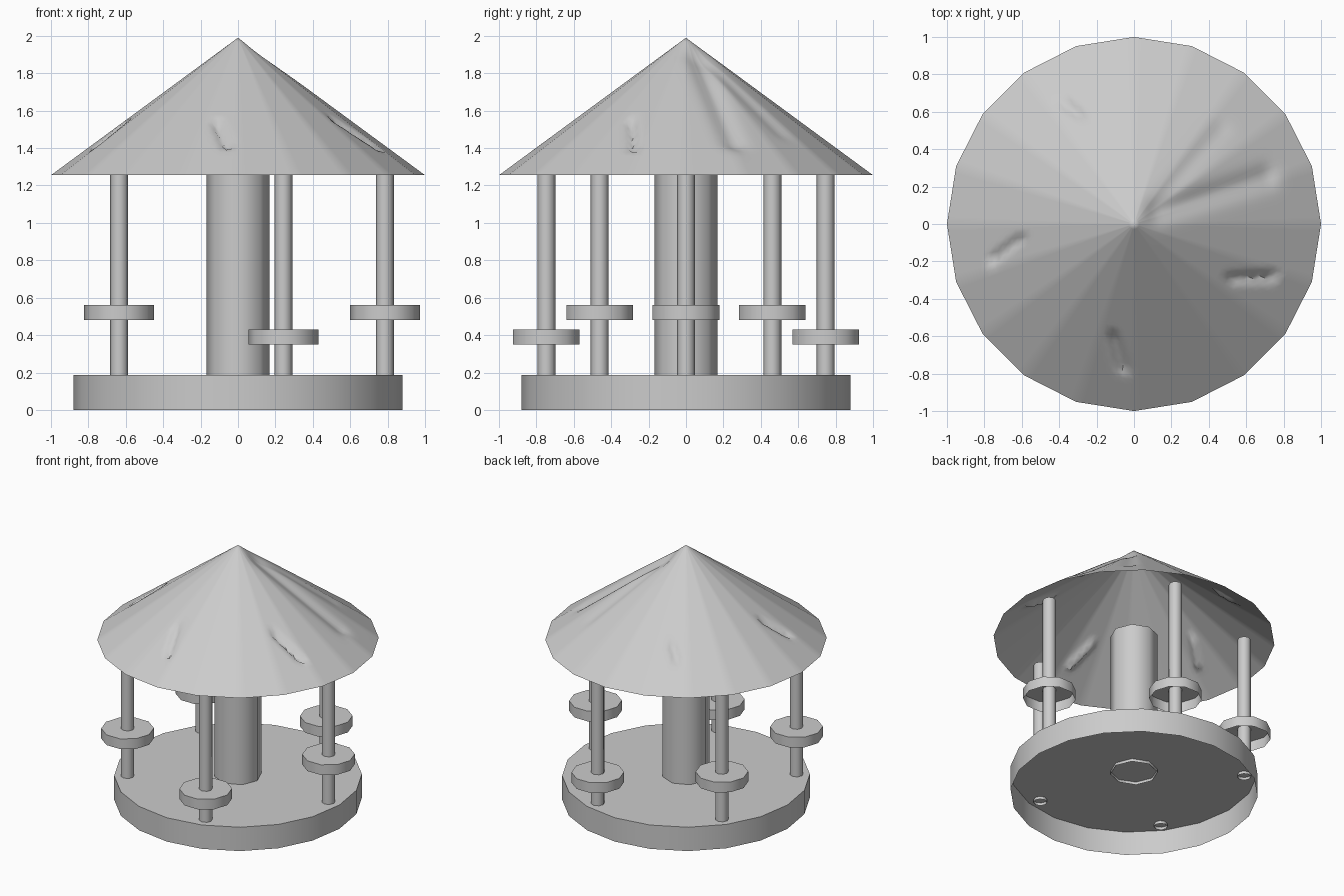
import bpy
import bmesh
from math import cos, sin, pi, exp, radians
from mathutils import Vector

cube = bpy.data.objects.get("Cube")
if cube:
    bpy.data.objects.remove(cube, do_unlink=True)

grey = bpy.data.materials.new("plain grey")
grey.use_nodes = True
grey.diffuse_color = (0.6, 0.6, 0.6, 1)
grey.node_tree.nodes["Principled BSDF"].inputs["Base Color"].default_value = (0.6, 0.6, 0.6, 1)


def finish(name, bm, angle):
    mesh = bpy.data.meshes.new(name)
    bmesh.ops.recalc_face_normals(bm, faces=bm.faces)
    bm.to_mesh(mesh)
    bm.free()
    mesh.materials.append(grey)
    obj = bpy.data.objects.new(name, mesh)
    bpy.context.collection.objects.link(obj)
    bpy.ops.object.select_all(action='DESELECT')
    obj.select_set(True)
    bpy.context.view_layer.objects.active = obj
    bpy.ops.object.shade_smooth_by_angle(angle=radians(angle))
    return obj


def open_drum(name, x, y, radius, bottom, top, sides):
    """Prism closed on top and open underneath, with a corner on +x."""
    bm = bmesh.new()
    low, high = [
        [bm.verts.new((x + radius * cos(2 * pi * i / sides),
                       y + radius * sin(2 * pi * i / sides), z)) for i in range(sides)]
        for z in (bottom, top)]
    for i in range(sides):
        j = (i + 1) % sides
        bm.faces.new((low[i], low[j], high[j], high[i]))
    bm.faces.new(high)
    return finish(name, bm, 50)


# Platform and central column
open_drum("platform", 0, 0, 0.88, 0, 0.187, 20)
open_drum("central_column", 0, 0, 0.168, 0.165, 1.29, 8)

# Five poles, each with a round seat; two seats ride lower
for k in range(5):
    px, py = 0.785 * cos(2 * pi * k / 5), 0.785 * sin(2 * pi * k / 5)
    seat_z = 0.35 if k in (1, 4) else 0.48
    open_drum(f"pole_{k + 1}", px, py, 0.048, 0.165, 1.29, 8)
    open_drum(f"seat_{k + 1}", px, py, 0.187, seat_z, seat_z + 0.08, 10)

# Roof creases: start, end, depth, width
creases = [
    ((0.12, 0.06), (0.70, 0.25), 0.035, 0.06),
    ((0.12, 0.12), (0.46, 0.50), 0.012, 0.05),
    ((0.52, -0.29), (0.74, -0.28), 0.04, 0.02),
    ((-0.11, -0.60), (-0.06, -0.77), 0.04, 0.02),
    ((-0.75, -0.19), (-0.61, -0.08), 0.04, 0.02),
    ((-0.38, 0.65), (-0.29, 0.58), 0.03, 0.02),
]


def sag(x, y):
    point, total = Vector((x, y)), 0
    for start, end, depth, width in creases:
        a, b = Vector(start), Vector(end)
        t = max(0, min(1, (point - a).dot(b - a) / (b - a).length_squared))
        total += depth * exp(-((point - a.lerp(b, t)).length / width) ** 2)
    return total


# Canvas roof: one thin twenty-sided cone sheet with pressed creases
SIDES, SPLIT, RINGS = 20, 8, 36
corners = [Vector((cos(2 * pi * i / SIDES), sin(2 * pi * i / SIDES))) for i in range(SIDES)]
rim = [corners[i].lerp(corners[(i + 1) % SIDES], s / SPLIT)
       for i in range(SIDES) for s in range(SPLIT)]
bm = bmesh.new()
apex = bm.verts.new((0, 0, 1.99))
previous = None
for r in range(1, RINGS + 1):
    f = r / RINGS
    ring = []
    for p in rim:
        x, y = p * f
        dent = sag(x, y) if r < RINGS else 0
        ring.append(bm.verts.new((x, y, 1.99 - 0.735 * f - dent)))
    for i in range(len(ring)):
        j = (i + 1) % len(ring)
        if previous:
            bm.faces.new((previous[i], ring[i], ring[j], previous[j]))
        else:
            bm.faces.new((apex, ring[i], ring[j]))
    previous = ring
finish("roof", bm, 60)
